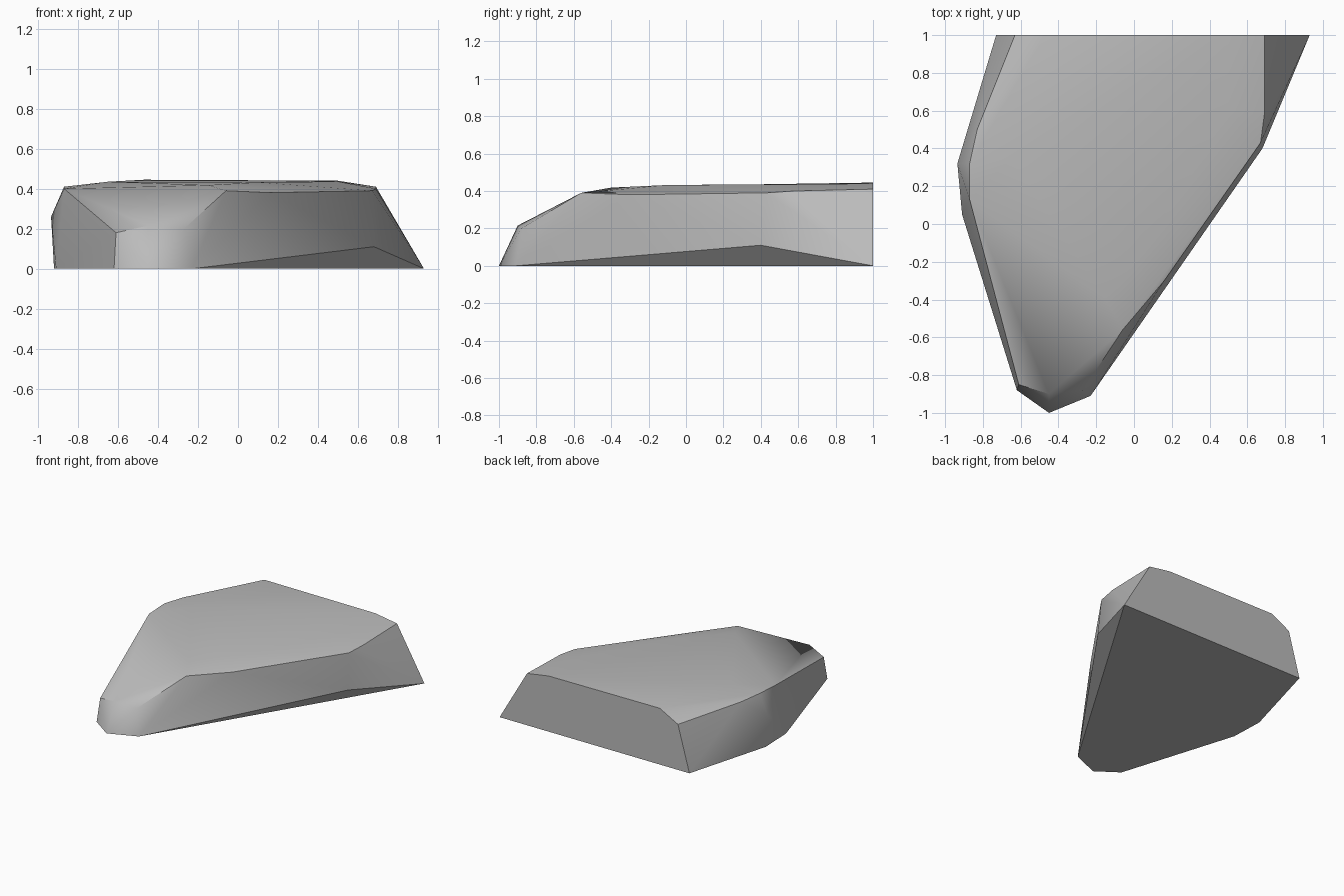
import bpy
import bmesh
import math

# Remove the default cube
default_cube = bpy.data.objects.get("Cube")
if default_cube:
    bpy.data.objects.remove(default_cube, do_unlink=True)


def make_material(name, color):
    material = bpy.data.materials.new(name)
    material.use_nodes = True
    material.diffuse_color = color
    shader = next(n for n in material.node_tree.nodes if n.type == 'BSDF_PRINCIPLED')
    shader.inputs["Base Color"].default_value = color
    return material


def make_hull(name, corners, material, smooth_angle):
    """Wrap a convex stone around a few corner points."""
    bm = bmesh.new()
    for corner in corners:
        bm.verts.new(corner)
    hull = bmesh.ops.convex_hull(bm, input=bm.verts)
    loose = {v for v in hull["geom_interior"] + hull["geom_unused"]
             if isinstance(v, bmesh.types.BMVert)}
    bmesh.ops.delete(bm, geom=list(loose), context='VERTS')
    # Merge the triangles of flat facets
    bmesh.ops.dissolve_limit(bm, angle_limit=math.radians(1),
                             verts=bm.verts, edges=bm.edges)
    bmesh.ops.recalc_face_normals(bm, faces=bm.faces)
    mesh = bpy.data.meshes.new(name)
    bm.to_mesh(mesh)
    bm.free()
    mesh.materials.append(material)
    stone = bpy.data.objects.new(name, mesh)
    bpy.context.collection.objects.link(stone)
    bpy.ops.object.select_all(action='DESELECT')
    stone.select_set(True)
    bpy.context.view_layer.objects.active = stone
    bpy.ops.object.shade_smooth_by_angle(angle=math.radians(smooth_angle))
    return stone


# Flat footprint on the ground
footprint = [(x, y, 0) for x, y in (
    (0.93, 1), (-0.73, 1), (-0.92, 0.32), (-0.91, 0.05),
    (-0.62, -0.88), (-0.45, -1), (-0.23, -0.91))]

# Bulges of the two long side walls
bulges = [(0.68, 0.4, 0.11), (-0.935, 0.32, 0.26)]

# Blunt low nose at the front
nose = [(-0.61, -0.85, 0.18), (-0.45, -0.9, 0.215), (-0.27, -0.88, 0.2)]

# Shoulder ridges between the walls and the top
left_shoulder = [(0.69, 1, 0.41), (0.69, 0.58, 0.4), (0.67, 0.43, 0.39),
                 (0.16, -0.3, 0.38), (-0.06, -0.56, 0.39)]
right_shoulder = [(-0.63, 1, 0.36), (-0.83, 0.5, 0.4),
                  (-0.87, 0.32, 0.41), (-0.87, 0.13, 0.4)]

# Gently domed top
crown = [(-0.47, 1, 0.445), (0.5, 1, 0.44), (0.5, 0.6, 0.436),
         (-0.65, 0.35, 0.435), (0.1, -0.1, 0.432), (-0.15, -0.4, 0.418)]

gray_stone = make_material("gray stone", (0.5, 0.5, 0.5, 1))
make_hull("rock", footprint + bulges + nose + left_shoulder + right_shoulder + crown,
          gray_stone, smooth_angle=30)
